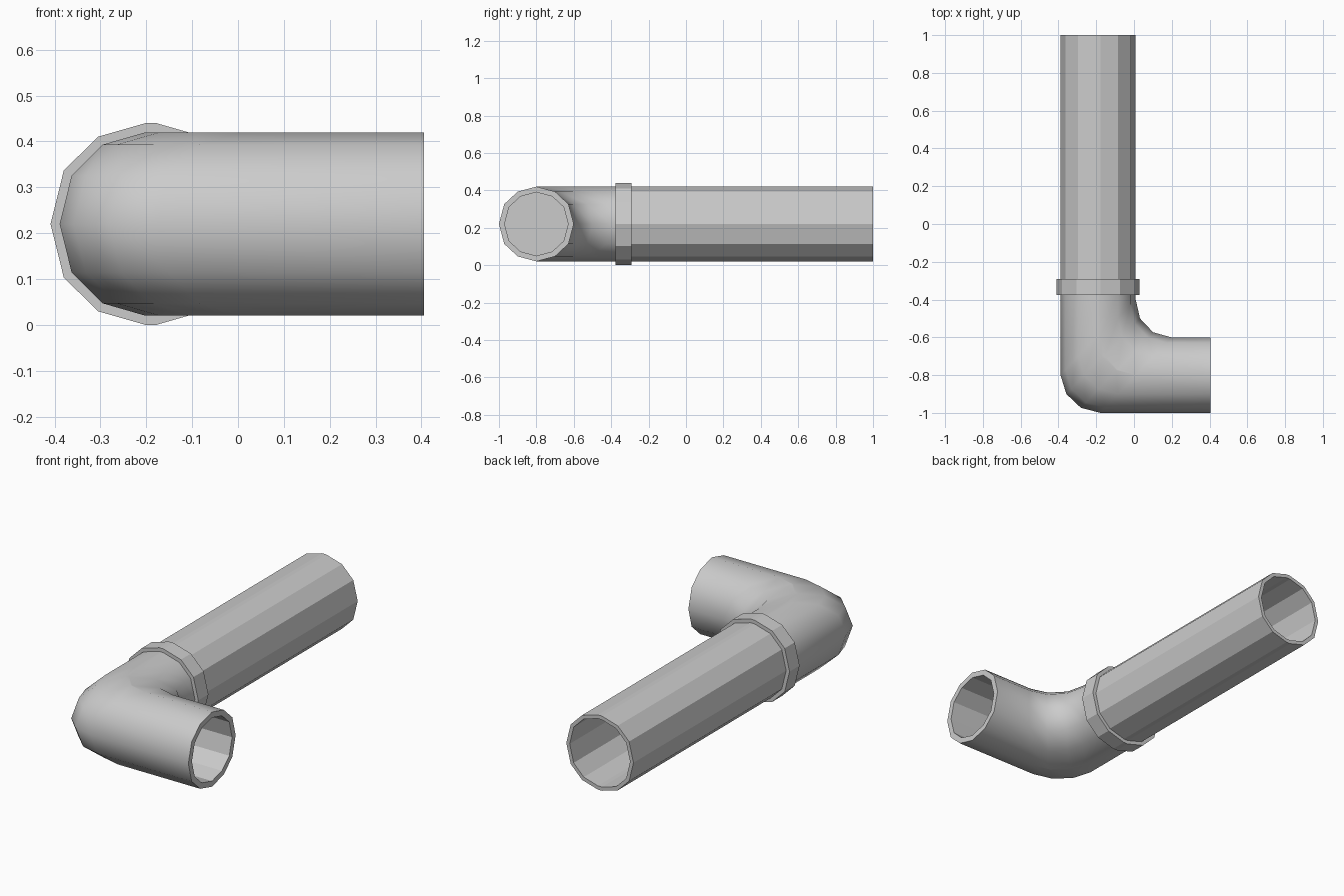
import bpy, bmesh
from math import cos, sin, pi

if "Cube" in bpy.data.objects:
    bpy.data.objects.remove(bpy.data.objects["Cube"])

CX, AY, CZ = -0.19, -0.80, 0.22      # long pipe x, short arm y, shared height
GAP = 0.012                          # half width of the flat strip on top
C = [1, 0.86, 0.5, 0]
S = [0, 0.53, 0.865, 1]

# cross-section as (side, across, up), right half going up then left half going down
right = [(1, C[i], -S[i]) for i in (3, 2, 1)] + [(1, C[i], S[i]) for i in range(4)]
SECTION = right + [(-1, -c, s) for _, c, s in reversed(right)]


def pipe_ring(y, rx, rz):
    return [(CX + g * GAP + c * rx, y, CZ + s * rz) for g, c, s in SECTION]


def arm_ring(x, r):
    return [(x, AY + c * r, CZ + s * r) for g, c, s in SECTION]


def bend_ring(t, rx, r, bend):
    # each lengthwise line turns the mitre corner on its own arc
    a, pts = t * pi / 2, []
    for g, c, s in SECTION:
        px = CX + g * GAP * (1 - t) + c * rx + bend * (1 - cos(a))
        py = AY + c * r + bend * (1 - sin(a))
        pts.append((px, py, CZ + s * r))
    return pts


def loft(name, rings, smooth_spans=0, cap_end=False, closed=False):
    bm = bmesh.new()
    rows = [[bm.verts.new(p) for p in ring] for ring in rings]
    n = len(SECTION)
    spans = len(rows) if closed else len(rows) - 1
    for i in range(spans):
        a, b = rows[i], rows[(i + 1) % len(rows)]
        for j in range(n):
            k = (j + 1) % n
            f = bm.faces.new((a[j], a[k], b[k], b[j]))
            f.smooth = i < smooth_spans
    if cap_end:
        bm.faces.new(rows[-1])
    bmesh.ops.remove_doubles(bm, verts=bm.verts, dist=1e-4)
    bmesh.ops.recalc_face_normals(bm, faces=bm.faces)
    # an open shell must face outward on its first outer span
    bm.faces.ensure_lookup_table()
    f = max(bm.faces, key=lambda f: f.calc_center_median().z)
    if f.normal.z < 0:
        bmesh.ops.reverse_faces(bm, faces=bm.faces)
    mesh = bpy.data.meshes.new(name)
    bm.to_mesh(mesh)
    bm.free()
    ob = bpy.data.objects.new(name, mesh)
    bpy.context.collection.objects.link(ob)
    return ob


# long straight pipe, hollow from its far end
loft("long_pipe", [pipe_ring(-0.36, 0.187, 0.2), pipe_ring(1, 0.187, 0.2),
                   pipe_ring(1, 0.167, 0.18), pipe_ring(-0.35, 0.167, 0.18)],
     cap_end=True)

# coupling collar
loft("collar", [pipe_ring(-0.377, 0.187, 0.2), pipe_ring(-0.377, 0.207, 0.22),
                pipe_ring(-0.292, 0.207, 0.22), pipe_ring(-0.292, 0.187, 0.2)],
     closed=True)

# elbow with short hollow arm
bend = [bend_ring(i / 3, 0.187, 0.2, 0.2) for i in range(4)]
# the last bend ring also sits on the arm's straight run
loft("elbow", [pipe_ring(-0.36, 0.187, 0.2)] + bend +
     [arm_ring(0.406, 0.2), arm_ring(0.406, 0.17), arm_ring(-0.1, 0.17)],
     smooth_spans=5, cap_end=True)
